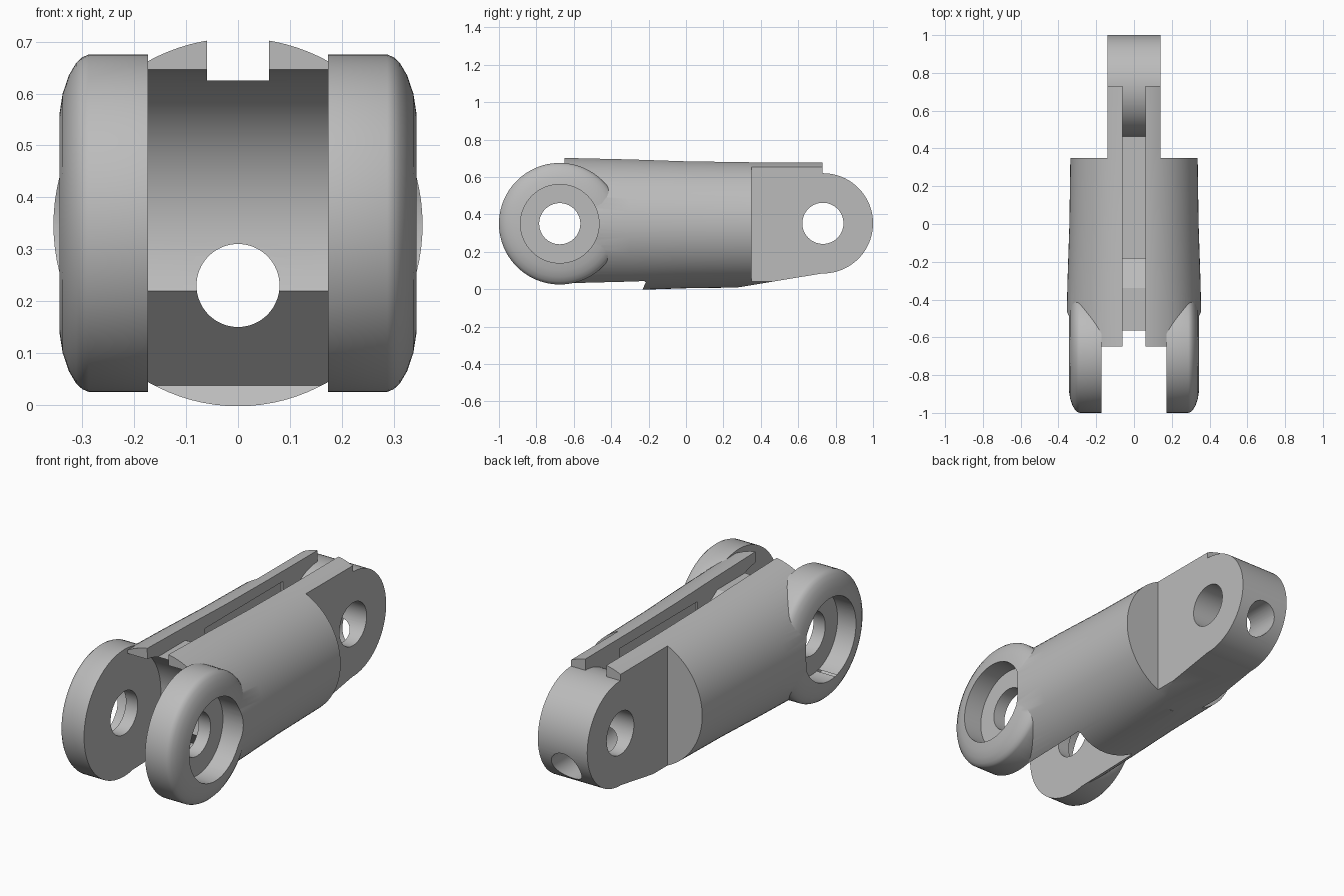
import bpy, bmesh
from math import sin, cos, pi, radians
from mathutils import Matrix

cube = bpy.data.objects.get("Cube")
if cube:
    bpy.data.objects.remove(cube, do_unlink=True)

grey = bpy.data.materials.new("light_grey")
grey.use_nodes = True
grey.diffuse_color = (0.5, 0.5, 0.5, 1)
grey.node_tree.nodes["Principled BSDF"].inputs["Base Color"].default_value = (0.5, 0.5, 0.5, 1)

# Pin axes (y, z) and radii
FRONT, REAR = (-0.675, 0.35), (0.732, 0.352)
PIN, BARREL, GAP, TONGUE = 0.11, 0.268, 0.173, 0.14


def finish(name, bm):
    bmesh.ops.recalc_face_normals(bm, faces=bm.faces)
    mesh = bpy.data.meshes.new(name)
    bm.to_mesh(mesh)
    bm.free()
    mesh.materials.append(grey)
    obj = bpy.data.objects.new(name, mesh)
    bpy.context.scene.collection.objects.link(obj)
    return obj


def prism(name, outline, x0, x1):
    """Extrude a y-z outline along x."""
    bm = bmesh.new()
    face = bm.faces.new([bm.verts.new((x0, y, z)) for y, z in outline])
    geom = bmesh.ops.extrude_face_region(bm, geom=[face])["geom"]
    bmesh.ops.translate(bm, vec=(x1 - x0, 0, 0),
                        verts=[g for g in geom if isinstance(g, bmesh.types.BMVert)])
    return finish(name, bm)


def lathe(name, profile, matrix, sides=96):
    """Solid of revolution about local z from (height, radius) pairs."""
    bm = bmesh.new()
    rings = [[bm.verts.new(matrix @ Matrix.Rotation(2 * pi * i / sides, 4, 'Z')
                           @ Matrix.Translation((r, 0, h)).to_translation())
              for i in range(sides)] for h, r in profile]
    for a, b in zip(rings, rings[1:]):
        for i in range(sides):
            j = (i + 1) % sides
            bm.faces.new((a[i], a[j], b[j], b[i]))
    bm.faces.new(rings[0])
    bm.faces.new(rings[-1])
    return finish(name, bm)


def along_x(centre, side=1):
    return Matrix.Translation((0, *centre)) @ Matrix.Rotation(side * pi / 2, 4, 'Y')


def along_y(z):
    return Matrix.Translation((0, 0, z)) @ Matrix.Rotation(-pi / 2, 4, 'X')


def arc(centre, r, start, end, n=32):
    angles = [radians(start + (end - start) * i / n) for i in range(n + 1)]
    return [(centre[0] + r * cos(a), centre[1] + r * sin(a)) for a in angles]


def combine(target, tool, operation='DIFFERENCE'):
    mod = target.modifiers.new(tool.name, 'BOOLEAN')
    mod.operation, mod.solver, mod.object = operation, 'EXACT', tool
    bpy.context.view_layer.objects.active = target
    bpy.ops.object.modifier_apply(modifier=mod.name)
    bpy.data.objects.remove(tool, do_unlink=True)


# Slightly tapered round body
link = lathe("finger_link", [(-0.65, 0.36), (-0.3, 0.352), (0, 0.342),
                             (0.35, 0.337), (0.73, 0.336)], along_y(0.347))

# Narrow the rear into a tongue and slope its underside
shoulder = [(0.35, -0.1), (0.9, -0.1), (0.9, 0.8), (0.35, 0.8)]
for s in (-1, 1):
    combine(link, prism("shoulder_cut", shoulder, s * TONGUE, s * 0.5))
combine(link, prism("underside_cut", [(0.28, 0.01), (0.28, -0.1), (0.8, -0.1), (0.8, 0.096)],
                    -0.5, 0.5))
combine(link, lathe("rear_barrel", [(-TONGUE, BARREL), (TONGUE, BARREL)], along_x(REAR)), 'UNION')

# Fork discs with rounded outer rims
rim = [(GAP, 0.325), (0.288, 0.325), (0.3, 0.32), (0.312, 0.309), (0.326, 0.285),
       (0.338, 0.25), (0.345, 0.205)]
for s in (-1, 1):
    combine(link, lathe("fork_disc", rim, along_x(FRONT, s)), 'UNION')

# Clearance between the fork discs, with an undercut lip below
gap = ([(-1.1, 0.8), (-0.65, 0.8)] + arc(FRONT, 0.297, 85, -26)
       + [(-0.215, 0.037), (-0.245, -0.03), (-1.1, -0.03)])
combine(link, prism("fork_gap", gap, -GAP, GAP))

# Counterbores and pin holes
for s in (-1, 1):
    combine(link, lathe("counterbore", [(0.24, 0.21), (0.5, 0.21)], along_x(FRONT, s)))
for centre in (FRONT, REAR):
    combine(link, lathe("pin_hole", [(-0.5, PIN), (0.5, PIN)], along_x(centre), 64))

# Top slot with a deep pocket ending at the rear barrel
slot = ([(-1.1, 0.8), (-1.1, 0.625), (-0.34, 0.625), (-0.18, 0.52), (-0.18, 0.36)]
        + arc(REAR, BARREL, 178, 90) + [(0.8, 0.62), (0.8, 0.8)])
combine(link, prism("top_slot", slot, -0.06, 0.06))
pocket = [(-0.18, 0.36), (0.45, 0.36), (0.45, 0.625), (-0.18, 0.625)]
combine(link, prism("pocket", pocket, -0.07, 0.07))

# Lengthwise bore
combine(link, lathe("bore", [(-1.2, 0.08), (1.2, 0.08)], along_y(0.23), 64))

bpy.ops.object.select_all(action='DESELECT')
link.select_set(True)
bpy.context.view_layer.objects.active = link
bpy.ops.object.shade_smooth_by_angle(angle=radians(25))
